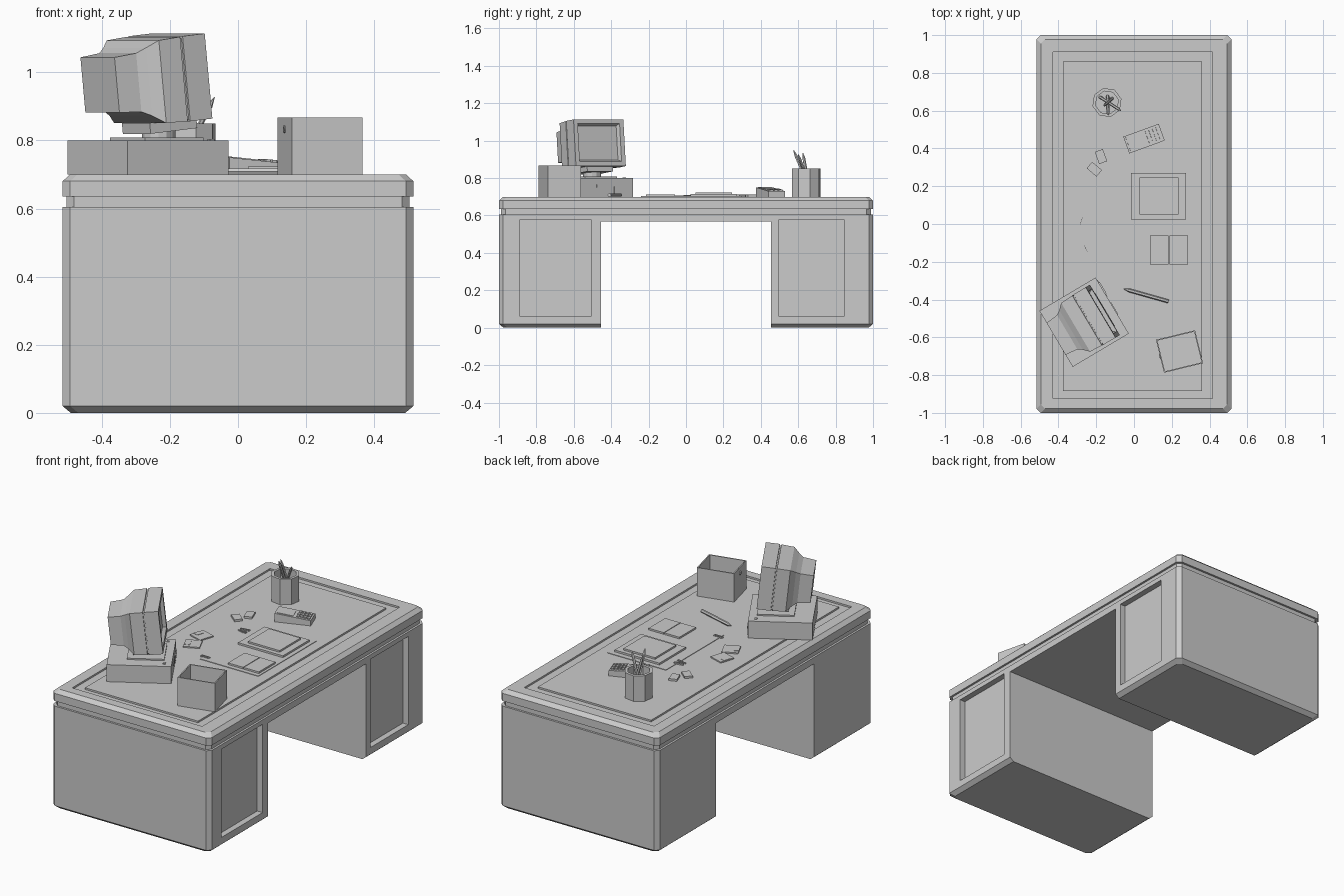
import bpy, bmesh
from math import sin, cos, pi, radians
from mathutils import Matrix, Vector

if "Cube" in bpy.data.objects:
    bpy.data.objects.remove(bpy.data.objects["Cube"])

DESK_Z = 0.70
I = Matrix.Identity(4)


def place(x, y, z=0.0, deg=0.0):
    return Matrix.Translation((x, y, z)) @ Matrix.Rotation(radians(deg), 4, 'Z')


def loft(name, rings, mat=I):
    """Skin a list of equal-length rings and cap both ends."""
    bm = bmesh.new()
    vs = [[bm.verts.new(mat @ Vector(p)) for p in r] for r in rings]
    n = len(rings[0])
    for a, b in zip(vs, vs[1:]):
        for i in range(n):
            j = (i + 1) % n
            bm.faces.new((a[i], a[j], b[j], b[i]))
    bm.faces.new(vs[0][::-1])
    bm.faces.new(vs[-1])
    bmesh.ops.recalc_face_normals(bm, faces=bm.faces)
    me = bpy.data.meshes.new(name)
    bm.to_mesh(me)
    bm.free()
    ob = bpy.data.objects.new(name, me)
    bpy.context.collection.objects.link(ob)
    return ob


def box(name, lo, hi, mat=I):
    (x0, y0, z0), (x1, y1, z1) = lo, hi
    ring = lambda z: [(x0, y0, z), (x1, y0, z), (x1, y1, z), (x0, y1, z)]
    return loft(name, [ring(z0), ring(z1)], mat)


def slab(name, sx, sy, z0, z1, mat=I):
    return box(name, (-sx / 2, -sy / 2, z0), (sx / 2, sy / 2, z1), mat)


def disc_ring(r, z, n, turn=0.0):
    return [(r * cos(2 * pi * i / n + turn), r * sin(2 * pi * i / n + turn), z) for i in range(n)]


def cut(target, lo, hi):
    cutter = box("cutter", lo, hi)
    cutter.hide_render = True
    m = target.modifiers.new("cut", 'BOOLEAN')
    m.operation, m.solver, m.object = 'DIFFERENCE', 'EXACT', cutter
    bpy.context.view_layer.objects.active = target
    bpy.ops.object.modifier_apply(modifier=m.name)
    bpy.data.objects.remove(cutter)


def rod(name, a, b, r, tip=0.03, n=6):
    """Pencil from a to b, sharpened at b."""
    a, b = Vector(a), Vector(b)
    mat = Matrix.Translation(a) @ (b - a).to_track_quat('Z', 'Y').to_matrix().to_4x4()
    d = (b - a).length
    return loft(name, [disc_ring(r, 0, n), disc_ring(r, d - tip, n), disc_ring(r * 0.15, d, n)], mat)


# Desk: chamfered block with a grooved top edge, then cut
def desk_ring(z, inset):
    x, y, c = 0.515 - inset, 1.0 - inset, 0.022
    return [(x, -y + c, z), (x, y - c, z), (x - c, y, z), (-x + c, y, z),
            (-x, y - c, z), (-x, -y + c, z), (-x + c, -y, z), (x - c, -y, z)]


desk = loft("desk", [desk_ring(z, i) for z, i in (
    (0, 0.024), (0.02, 0), (0.605, 0), (0.605, 0.012), (0.635, 0.012),
    (0.635, 0), (0.68, 0), (DESK_Z, 0.022))])
cut(desk, (-1, -0.455, -0.1), (1, 0.455, 0.567))
for y0, y1 in ((-0.887, -0.507), (0.496, 0.845)):
    cut(desk, (0.48, y0, 0.06), (0.6, y1, 0.578))
# Groove around the writing surface
cut(desk, (-0.43, -0.925, 0.69), (0.415, 0.91, 0.8))
box("writing_surface", (-0.375, -0.885, 0.685), (0.36, 0.86, DESK_Z))

# Computer base
pc = place(-0.264, -0.52, 0, 30.7)
slab("computer_base", 0.345, 0.345, DESK_Z, 0.80, pc)
box("drive_slot", (0.17, -0.055, 0.75), (0.177, 0.02, 0.765), pc)
box("drive_door", (0.17, 0.055, 0.71), (0.176, 0.155, 0.755), pc)
box("drive_lever", (0.17, 0.07, 0.742), (0.18, 0.14, 0.749), pc)
for i, v in enumerate((-0.145, 0.135)):
    box(f"base_light_{i}", (0.125, v, 0.799), (0.14, v + 0.015, 0.804), pc)

# Monitor stand
slab("stand_plate", 0.2, 0.2, 0.799, 0.808, pc @ Matrix.Translation((0.03, 0, 0)))
neck = pc @ Matrix.Translation((0.035, 0, 0))
loft("stand_neck", [disc_ring(0.048, 0.805, 12), disc_ring(0.048, 0.845, 12)], neck)

# Monitor: sections along its depth, tilted back
tilt = pc @ Matrix.Translation((0.035, 0, 0.98)) @ Matrix.Rotation(radians(-6), 4, 'Y')
slab("tilt_plate", 0.16, 0.16, -0.152, -0.12, tilt @ Matrix.Translation((-0.01, 0, 0)))
sections = [(-0.20, 0.098, -0.078, 0.085), (-0.13, 0.106, -0.083, 0.09),
            (-0.105, 0.122, -0.097, 0.103), (-0.075, 0.15, -0.122, 0.122),
            (-0.004, 0.154, -0.124, 0.125), (-0.003, 0.149, -0.119, 0.12),
            (0.003, 0.149, -0.119, 0.12), (0.004, 0.155, -0.125, 0.126),
            (0.08, 0.155, -0.125, 0.126), (0.08, 0.13, -0.1, 0.104),
            (0.06, 0.12, -0.09, 0.094)]
loft("monitor", [[(s, -w, b), (s, w, b), (s, w, t), (s, -w, t)] for s, w, b, t in sections], tilt)

# Open box
tray = place(0.241, -0.675, DESK_Z, 13.7)
rect = lambda sx, sy, z: [(-sx, -sy, z), (sx, -sy, z), (sx, sy, z), (-sx, sy, z)]
loft("open_box", [rect(0.1065, 0.09, 0), rect(0.1065, 0.09, 0.167),
                  rect(0.1, 0.0835, 0.167), rect(0.1, 0.0835, 0.008)], tray)
pull = tray @ Matrix.Translation((-0.106, 0, 0.132)) @ Matrix.Rotation(-pi / 2, 4, 'Y')
loft("box_pull", [disc_ring(0.011, 0, 8), disc_ring(0.011, 0.004, 8),
                  disc_ring(0.006, 0.004, 8), disc_ring(0.006, 0.001, 8)], pull)

# Pencil cup
cup = place(-0.143, 0.643, DESK_Z)
loft("pencil_cup", [disc_ring(r, z, 8, 0.25) for r, z in (
    (0.079, 0), (0.079, 0.15), (0.062, 0.15), (0.062, 0.01))], cup)
rod("cup_pencil_1", (-0.18, 0.672, 0.715), (-0.069, 0.6, 0.927), 0.008)
rod("cup_pencil_2", (-0.14, 0.675, 0.715), (-0.137, 0.575, 0.95), 0.009)
rod("cup_pencil_3", (-0.115, 0.665, 0.715), (-0.16, 0.625, 0.935), 0.008)
rod("desk_pencil", (0.183, -0.41, 0.709), (-0.055, -0.343, 0.709), 0.01)

# Calculator: wedge lower towards the user, with keys and a display
calc = place(0.053, 0.452, DESK_Z, 20)
profile = [(-0.1, 0), (0.1, 0), (0.1, 0.03), (-0.1, 0.05)]
loft("calculator", [[(x, s * 0.047, z) for x, z in profile] for s in (-1, 1)], calc)
slope = calc @ Matrix.Translation((0, 0, 0.04)) @ Matrix.Rotation(0.1, 4, 'Y')
box("calculator_display", (-0.09, -0.038, -0.002), (0.0, 0.038, 0.003), slope)
for i in range(4):
    for j in range(3):
        x, y = 0.018 + i * 0.02, -0.036 + j * 0.026
        box(f"calculator_key_{i}_{j}", (x, y, -0.002), (x + 0.014, y + 0.019, 0.007), slope)

# Papers and open notebook
box("desk_mat", (-0.08, -0.24, 0.699), (0.3, 0.3, 0.703))
box("paper_pad", (-0.016, 0.024, 0.702), (0.275, 0.27, 0.714))
box("paper_stack", (0.03, 0.05, 0.713), (0.235, 0.245, 0.724))
box("notebook_left", (0.085, -0.214, 0.702), (0.183, -0.06, 0.713))
box("notebook_right", (0.187, -0.214, 0.702), (0.285, -0.06, 0.713))

# Disks with shutters, and small erasers
for i, (x, y, a) in enumerate(((-0.238, 0.003, -18), (-0.217, -0.11, 25))):
    m = place(x, y, DESK_Z, a)
    slab(f"disk_{i}", 0.09, 0.09, 0, 0.007, m)
    box(f"disk_shutter_{i}", (-0.044, -0.022, 0.006), (-0.012, 0.022, 0.009), m)
for i, (x, y, a) in enumerate(((-0.175, 0.357, 20), (-0.21, 0.29, 50))):
    slab(f"eraser_{i}", 0.045, 0.068, 0, 0.012, place(x, y, DESK_Z, a))

# Loose clips
for i, (x, y, a) in enumerate(((-0.09, 0.195, 10), (-0.09, 0.172, -15), (-0.068, -0.205, 0))):
    m = place(x, y, DESK_Z, a)
    for s in (-1, 1):
        box(f"clip_{i}_{'left' if s < 0 else 'right'}", (-0.028, s * 0.006 - 0.002, 0),
            (0.028, s * 0.006 + 0.002, 0.007), m)
    box(f"clip_{i}_bend", (0.024, -0.006, 0), (0.028, 0.006, 0.007), m)
